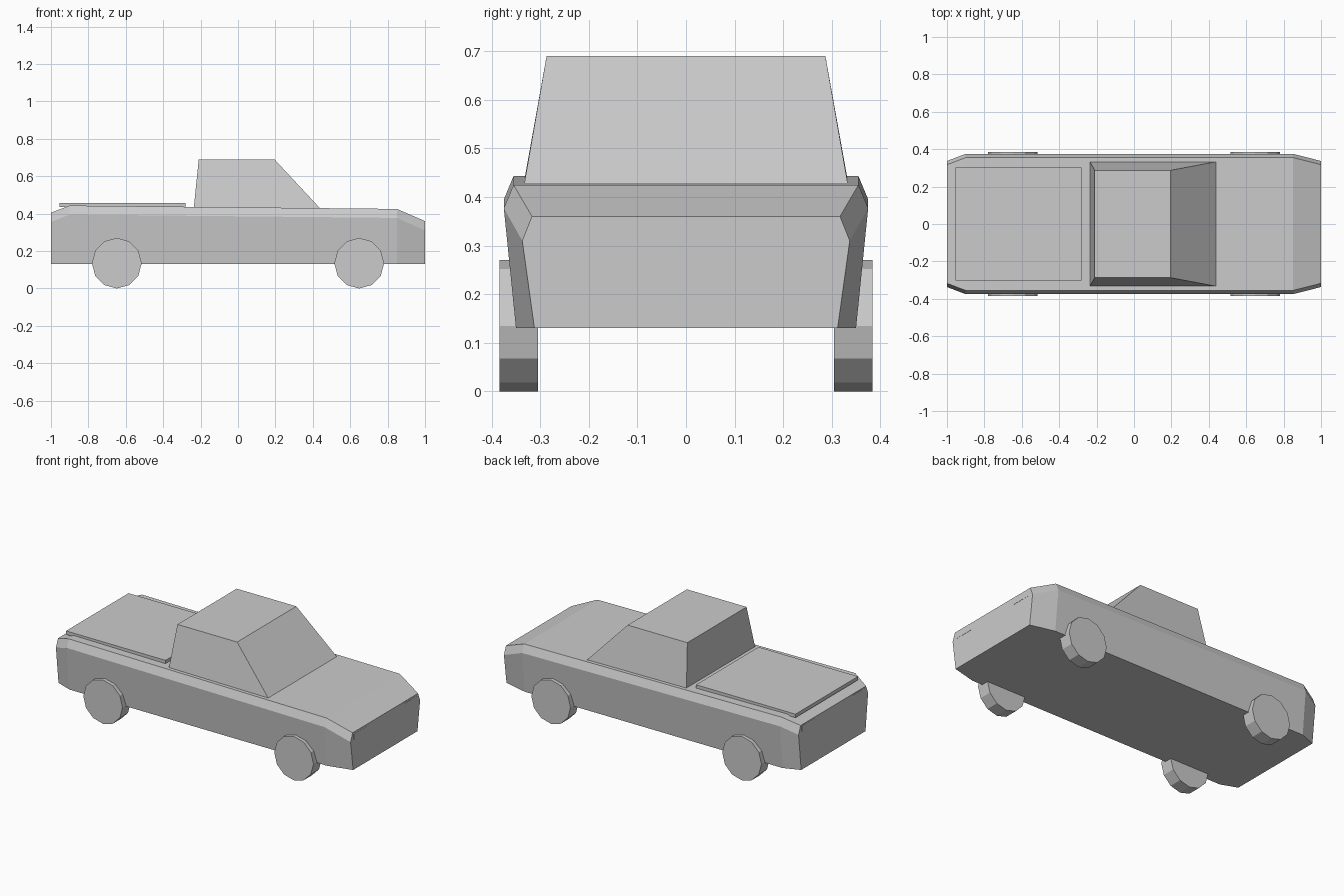
import bpy, bmesh, math

cube = bpy.data.objects.get("Cube")
if cube:
    bpy.data.objects.remove(cube)

grey = bpy.data.materials.new("plain grey")
grey.use_nodes = True
colour = (0.6, 0.6, 0.6, 1)
grey.diffuse_color = colour
grey.node_tree.nodes["Principled BSDF"].inputs["Base Color"].default_value = colour


def finish(name, bm):
    bmesh.ops.recalc_face_normals(bm, faces=bm.faces)
    mesh = bpy.data.meshes.new(name)
    bm.to_mesh(mesh)
    bm.free()
    mesh.materials.append(grey)
    obj = bpy.data.objects.new(name, mesh)
    bpy.context.collection.objects.link(obj)
    return obj


def loft(name, rings):
    """Skin a row of matching closed rings and cap both ends."""
    bm = bmesh.new()
    loops = [[bm.verts.new(p) for p in ring] for ring in rings]
    n = len(loops[0])
    for a, b in zip(loops, loops[1:]):
        for i in range(n):
            j = (i + 1) % n
            bm.faces.new((a[i], a[j], b[j], b[i]))
    bm.faces.new(loops[0])
    bm.faces.new(loops[-1])
    return finish(name, bm)


def box(name, x0, x1, y0, y1, z0, z1):
    return loft(name, [[(x0, y0, z), (x1, y0, z), (x1, y1, z), (x0, y1, z)]
                       for z in (z0, z1)])


# Body: cross-sections from tail to nose, with a creased shoulder
def section(x, bottom, shoulder, shoulder_z, top, top_z):
    half = [(bottom, 0.13), (shoulder, shoulder_z), (top, top_z)]
    return ([(x, w, z) for w, z in half] +
            [(x, -w, z) for w, z in reversed(half)])


loft("body", [
    section(-1.0, 0.312, 0.337, 0.355, 0.317, 0.405),
    section(-0.9, 0.35, 0.375, 0.395, 0.355, 0.443),
    section(0.85, 0.35, 0.375, 0.377, 0.355, 0.425),
    section(1.0, 0.312, 0.337, 0.31, 0.317, 0.36),
])

# Cab: tapered with a raked windscreen
def cab_ring(back, front, w, back_z, front_z):
    return [(back, -w, back_z), (front, -w, front_z),
            (front, w, front_z), (back, w, back_z)]


loft("cab", [cab_ring(-0.236, 0.44, 0.333, 0.434, 0.427),
             cab_ring(-0.21, 0.195, 0.287, 0.69, 0.69)])

# Bed cover
box("bed_cover", -0.955, -0.28, -0.303, 0.303, 0.435, 0.457)

# Wheels and lamps, mirrored left and right
for side, label in ((1, "left"), (-1, "right")):
    for x, end in ((0.648, "front"), (-0.648, "rear")):
        rings = []
        for y in (0.305, 0.384):
            angles = [math.radians(30 * i) for i in range(12)]
            rings.append([(x + 0.133 * math.cos(a), side * y,
                           0.135 + 0.135 * math.sin(a)) for a in angles])
        loft(f"{end}_{label}_wheel", rings)
    box(f"{label}_headlamp", 0.996, 1.001, side * 0.181, side * 0.307, 0.316, 0.349)
    box(f"{label}_tail_lamp", -1.001, -0.996, side * 0.181, side * 0.307, 0.365, 0.398)
